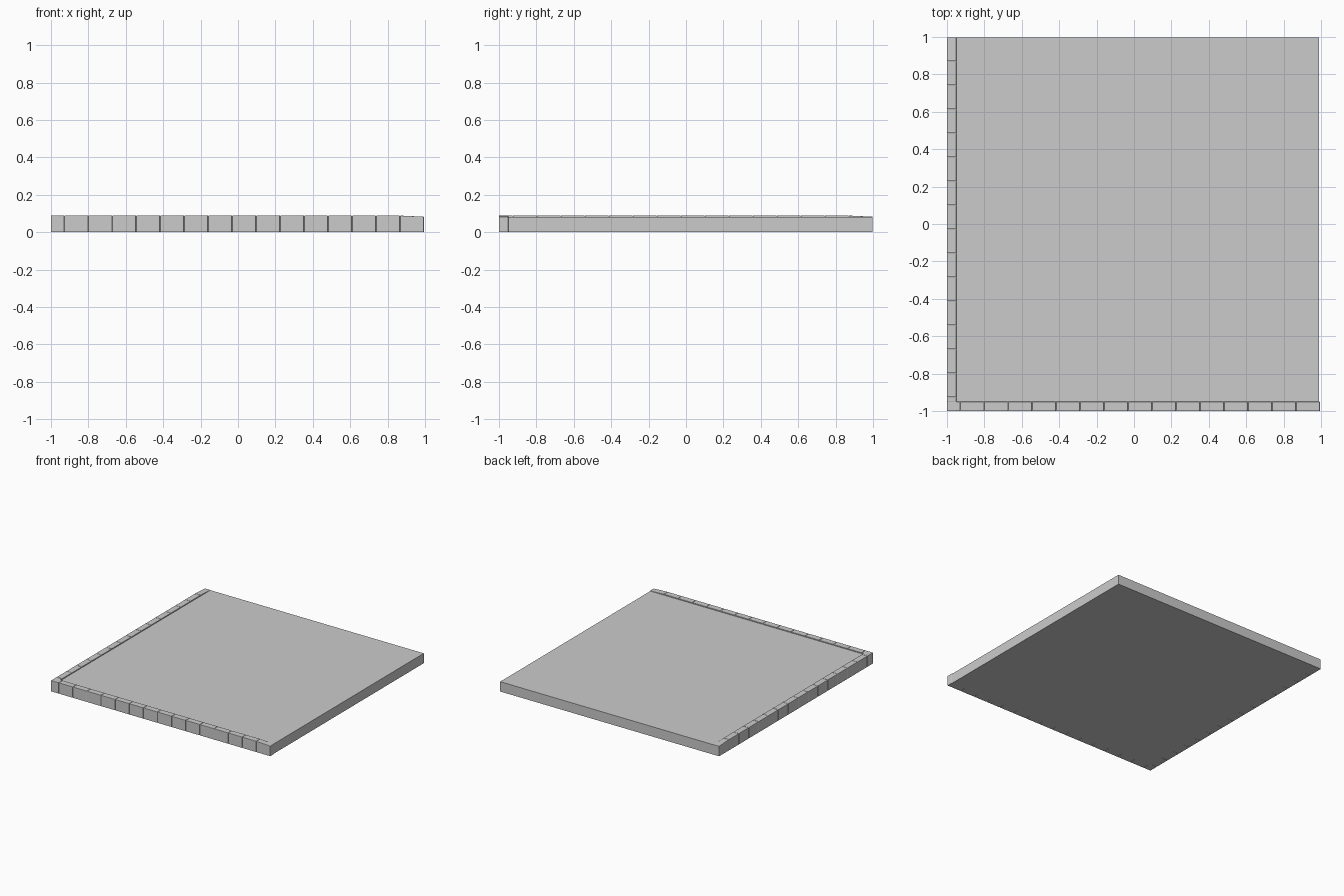
import bpy, bmesh

if "Cube" in bpy.data.objects:
    bpy.data.objects.remove(bpy.data.objects["Cube"])

SLAB_TOP, CURB_TOP, END_TOP = 0.081, 0.089, 0.083
STEP, GAP = 0.1283, 0.002


def box(name, x0, x1, y0, y1, z1, bevel=0.0, droop=None):
    """Box standing on z = 0; droop(co) gives a lower top height where wanted."""
    bm = bmesh.new()
    bmesh.ops.create_cube(bm, size=1)
    for v in bm.verts:
        c = v.co
        c.x = x0 if c.x < 0 else x1
        c.y = y0 if c.y < 0 else y1
        c.z = 0 if c.z < 0 else z1
        if droop and c.z > 0 and droop(c):
            c.z = END_TOP
    if bevel:
        edges = [e for e in bm.edges if max(v.co.z for v in e.verts) > 0]
        bmesh.ops.bevel(bm, geom=edges, offset=bevel, segments=2,
                        profile=0.5, affect='EDGES')
    me = bpy.data.meshes.new(name)
    bm.to_mesh(me)
    bm.free()
    ob = bpy.data.objects.new(name, me)
    bpy.context.collection.objects.link(ob)
    return ob


# Pavement slab
box("pavement_slab", -0.952, 0.99, -0.952, 0.998, SLAB_TOP)

# Corner curb stone
box("corner_stone", -1, -0.95, -1, -0.95, CURB_TOP, 0.002)
box("front_short_stone", -0.951, -0.93 - GAP / 2, -1, -0.95, CURB_TOP, 0.002)
box("left_short_stone", -1, -0.95, -0.951, -0.926 - GAP / 2, CURB_TOP, 0.002)

# Curb stones along the front and left edges, the last of each row dropping at its end
for i in range(15):
    last = i == 14
    a = -0.93 + i * STEP
    box(f"front_curb_{i}", a + GAP / 2, a + STEP - GAP / 2, -1, -0.95, CURB_TOP, 0.002,
        (lambda c: c.x > 0.95) if last else None)
    b = -0.926 + i * STEP
    box(f"left_curb_{i}", -1, -0.95, b + GAP / 2, b + STEP - GAP / 2, CURB_TOP, 0.002,
        (lambda c: c.y > 0.95) if last else None)
